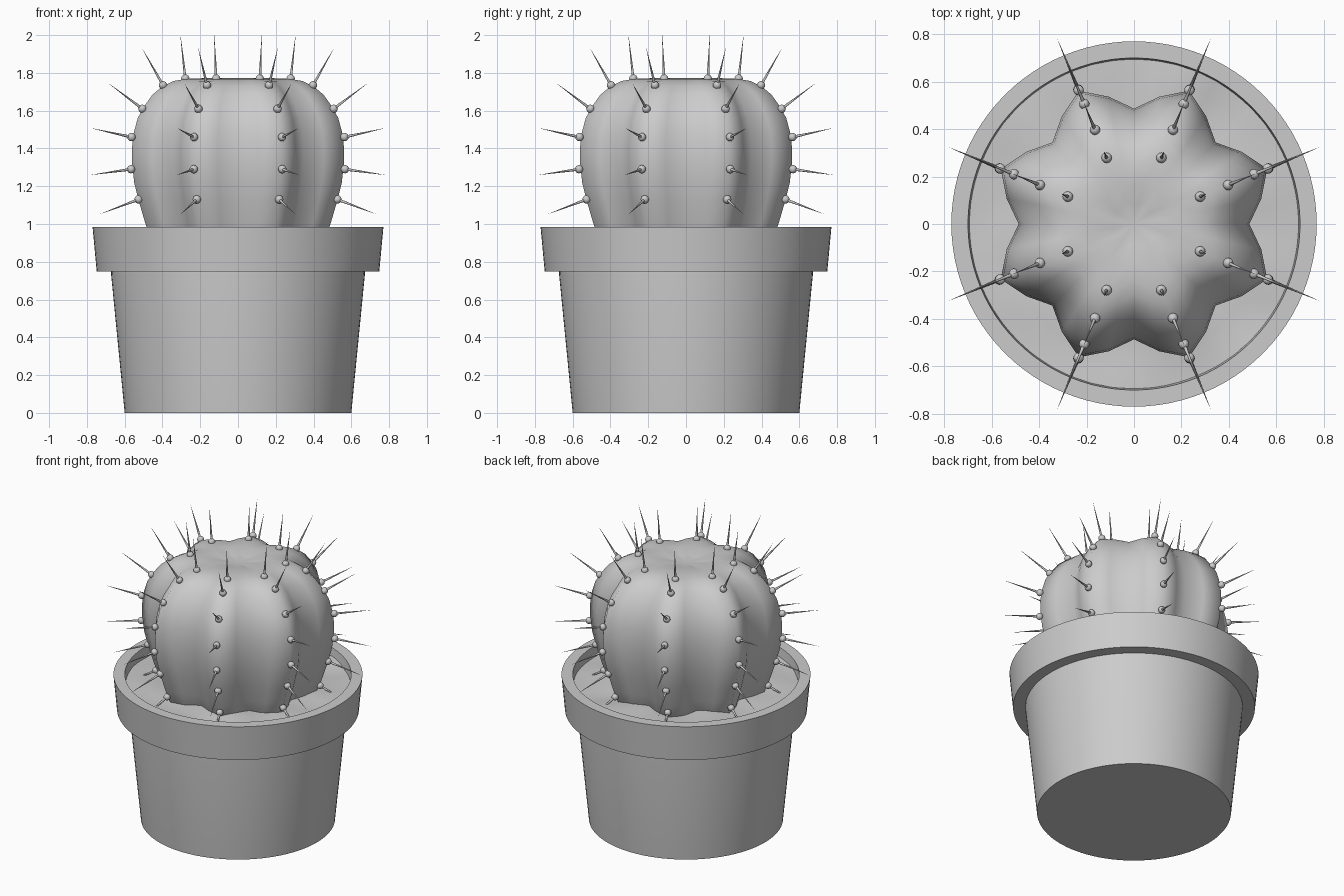
import bpy, bmesh, math
from mathutils import Vector, noise

if "Cube" in bpy.data.objects:
    bpy.data.objects.remove(bpy.data.objects["Cube"])

RIBS = 8


def finish(bm, name, angle=40):
    bmesh.ops.remove_doubles(bm, verts=bm.verts, dist=1e-5)
    bmesh.ops.recalc_face_normals(bm, faces=bm.faces)
    mesh = bpy.data.meshes.new(name)
    bm.to_mesh(mesh)
    bm.free()
    ob = bpy.data.objects.new(name, mesh)
    bpy.context.collection.objects.link(ob)
    bpy.ops.object.select_all(action='DESELECT')
    ob.select_set(True)
    bpy.context.view_layer.objects.active = ob
    bpy.ops.object.shade_smooth_by_angle(angle=math.radians(angle))
    return ob


def lathe(name, profile, segments, shape=None, angle=40):
    """Revolve (radius, z) points; shape(r, z, a) may bend each vertex."""
    bm = bmesh.new()
    shape = shape or (lambda r, z, a: (r, z))
    rings = []
    for r, z in profile:
        ring = []
        for i in range(segments):
            a = 2 * math.pi * i / segments
            rr, zz = shape(r, z, a)
            ring.append(bm.verts.new((rr * math.cos(a), rr * math.sin(a), zz)))
            if r == 0:
                ring *= segments
                break
        rings.append(ring)
    for lo, hi in zip(rings, rings[1:]):
        for i in range(segments):
            j = (i + 1) % segments
            quad = list(dict.fromkeys((lo[i], lo[j], hi[j], hi[i])))
            bm.faces.new(quad)
    return finish(bm, name, angle)


# pot with overhanging rim
lathe("pot", [(0, 0), (.60, 0), (.672, .735), (.672, .748), (.748, .748),
              (.77, .985), (.70, .985), (.685, .82), (0, .82)], 96)


# uneven soil
def soil_shape(r, z, a):
    p = Vector((r * math.cos(a) * 4, r * math.sin(a) * 4, 3.1))
    return r, z + .025 * noise.noise(p)


lathe("soil", [(0, .925)] + [(.695 * i / 10, .92) for i in range(1, 11)],
      48, soil_shape, 60)


# ribbed cactus body: crests halfway between the axes
def rib_shape(r, z, a):
    return r * (.9 - .1 * math.cos(RIBS * a)), z


lathe("cactus_body", [
    (0, .83), (.44, .83), (.49, .90), (.53, 1.0), (.568, 1.12), (.595, 1.22),
    (.607, 1.32), (.608, 1.40), (.598, 1.48), (.575, 1.56), (.54, 1.62),
    (.49, 1.685), (.43, 1.73), (.37, 1.757), (.30, 1.768), (.20, 1.772),
    (.10, 1.757), (0, 1.747)], 32, rib_shape, 80)

# areole: radius, height, and outward/upward direction of its spine
AREOLES = [(.52, .96, .87, -.5), (.57, 1.13, .94, -.33), (.613, 1.29, .99, -.13),
           (.61, 1.46, .98, .20), (.548, 1.61, .82, .57), (.43, 1.735, .52, .85),
           (.302, 1.77, .12, .99)]

# areole buds and thorn on every rib crest
buds, spines = bmesh.new(), bmesh.new()
for k in range(RIBS):
    a = 2 * math.pi * (k + .5) / RIBS
    out = Vector((math.cos(a), math.sin(a), 0))
    for r, z, dr, dz in AREOLES:
        base = out * r + Vector((0, 0, z))
        d = (out * dr + Vector((0, 0, dz))).normalized()
        rot = d.to_track_quat('Z', 'Y').to_matrix().to_4x4()
        new = bmesh.ops.create_uvsphere(buds, u_segments=12, v_segments=8, radius=.022)
        bmesh.ops.translate(buds, verts=new["verts"], vec=base)
        new = bmesh.ops.create_cone(spines, segments=8, radius1=.008, radius2=.0004,
                                    depth=.23, cap_ends=True)
        bmesh.ops.transform(spines, matrix=rot, verts=new["verts"])
        bmesh.ops.translate(spines, verts=new["verts"], vec=base + d * .115)
finish(buds, "areoles", 60)
finish(spines, "spines", 60)
